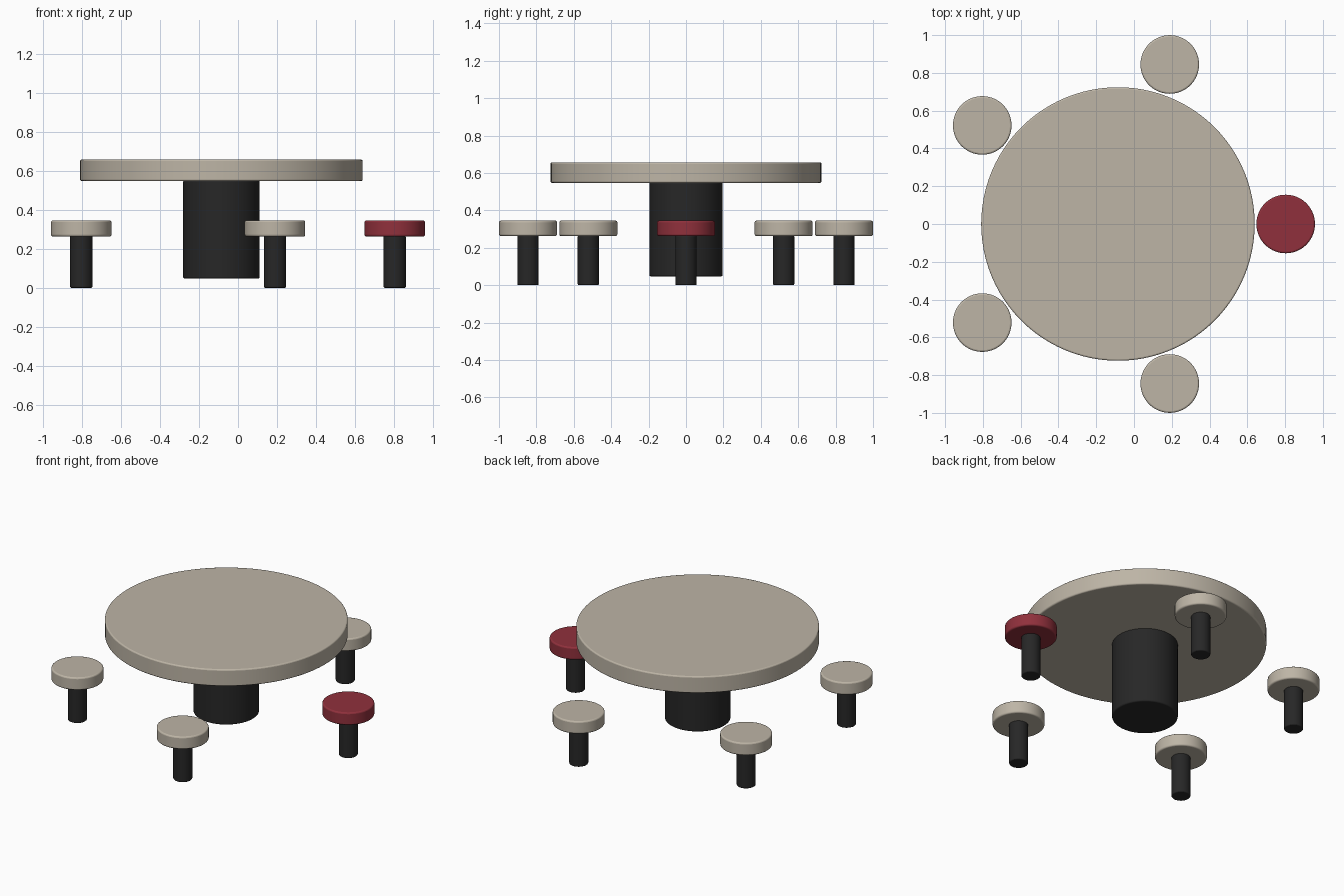
import bpy
from math import cos, sin, tau, radians

if "Cube" in bpy.data.objects:
    bpy.data.objects.remove(bpy.data.objects["Cube"])

CX = -0.085      # table axis
RING = 0.888     # distance of the stools from the table axis


def material(name, color):
    m = bpy.data.materials.new(name)
    m.diffuse_color = (*color, 1)
    m.use_nodes = True
    m.node_tree.nodes["Principled BSDF"].inputs["Base Color"].default_value = m.diffuse_color
    return m


beige = material("beige", (0.51, 0.46, 0.38))
black = material("black", (0.02, 0.02, 0.02))
red = material("red", (0.28, 0.03, 0.045))


def disc(name, x, y, radius, z0, z1, mat, bevel):
    """Upright cylinder with softly rounded rims."""
    bpy.ops.mesh.primitive_cylinder_add(vertices=96, radius=radius, depth=z1 - z0,
                                        location=(x, y, (z0 + z1) / 2))
    ob = bpy.context.object
    ob.name = name
    ob.data.materials.append(mat)
    bpy.ops.object.shade_smooth_by_angle(angle=radians(35))
    mod = ob.modifiers.new("rounded_rim", 'BEVEL')
    mod.width = bevel
    mod.segments = 3
    mod.limit_method = 'ANGLE'
    mod.angle_limit = radians(40)
    return ob


# Table: round top on a central pedestal
disc("table_top", CX, 0, 0.724, 0.547, 0.657, beige, 0.008)
disc("table_pedestal", CX, 0, 0.196, 0.047, 0.55, black, 0.008)

# Five stools around the table, the first one red
for i in range(5):
    a = tau * i / 5
    x, y = CX + RING * cos(a), RING * sin(a)
    disc(f"stool_seat_{i + 1}", x, y, 0.155, 0.263, 0.345, beige if i else red, 0.009)
    disc(f"stool_post_{i + 1}", x, y, 0.057, 0.0, 0.266, black, 0.006)
